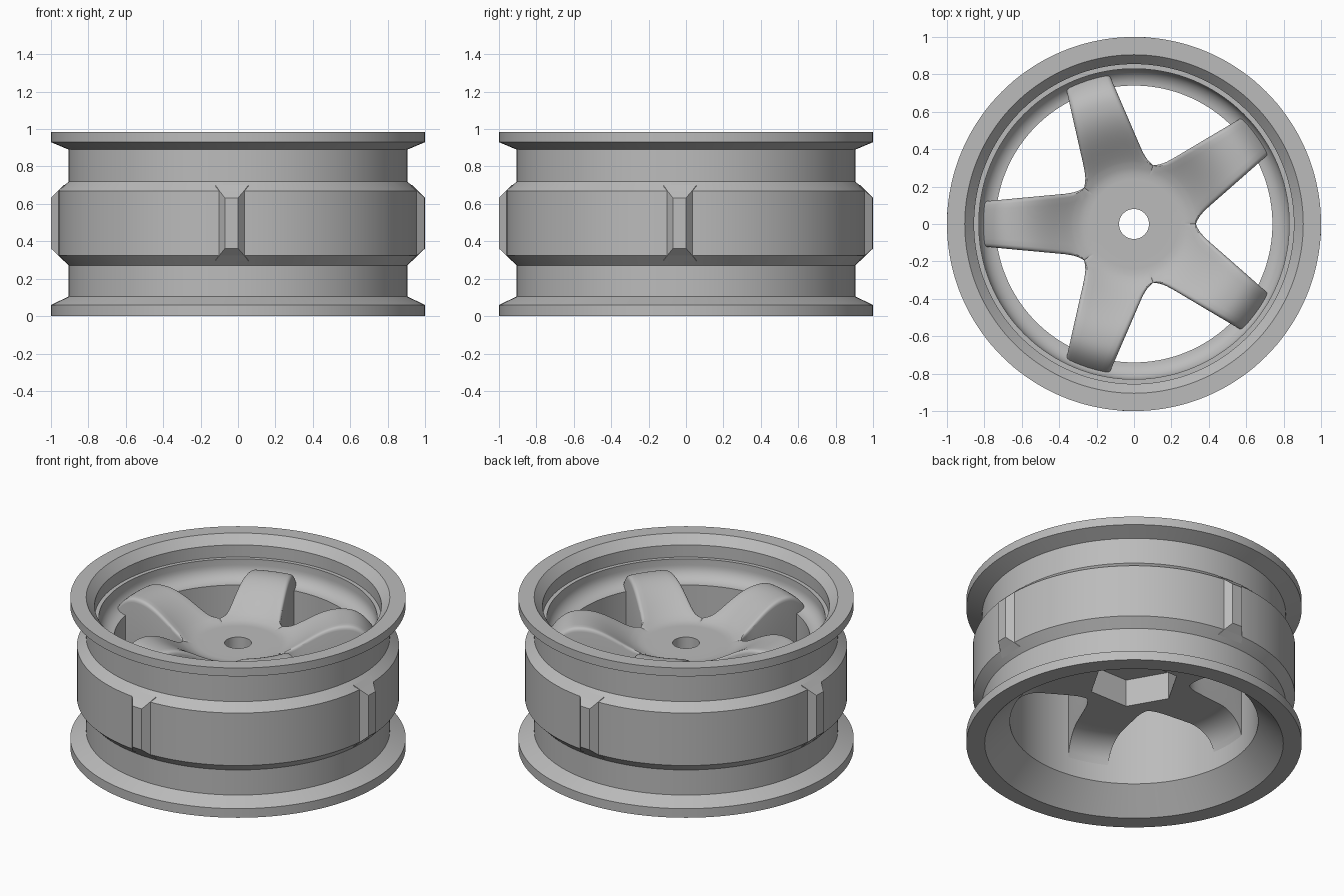
import bpy, bmesh, math
from mathutils import Matrix, Vector

cube = bpy.data.objects.get("Cube")
if cube:
    bpy.data.objects.remove(cube)

grey = bpy.data.materials.new("wheel_grey")
grey.use_nodes = True
grey.diffuse_color = (0.5, 0.5, 0.5, 1)
grey.node_tree.nodes["Principled BSDF"].inputs["Base Color"].default_value = (0.5, 0.5, 0.5, 1)


def add_object(name, bm):
    bmesh.ops.remove_doubles(bm, verts=bm.verts, dist=1e-5)
    bmesh.ops.recalc_face_normals(bm, faces=bm.faces)
    mesh = bpy.data.meshes.new(name)
    bm.to_mesh(mesh)
    bm.free()
    mesh.materials.append(grey)
    obj = bpy.data.objects.new(name, mesh)
    bpy.context.collection.objects.link(obj)
    return obj


def select(obj):
    bpy.ops.object.select_all(action='DESELECT')
    obj.select_set(True)
    bpy.context.view_layer.objects.active = obj


def smooth(obj):
    select(obj)
    bpy.ops.object.shade_smooth_by_angle(angle=math.radians(30))


def lathe(name, profile, steps=144):
    bm = bmesh.new()
    vs = [bm.verts.new((r, 0, z)) for r, z in profile]
    es = [bm.edges.new((vs[i], vs[(i + 1) % len(vs)])) for i in range(len(vs))]
    bmesh.ops.spin(bm, geom=vs + es, cent=(0, 0, 0), axis=(0, 0, 1),
                   angle=math.tau, steps=steps, use_duplicate=False)
    return add_object(name, bm)


# Rim: closed section with outer lips, raised middle band and inner bead seat
outer = [(0.89, 0), (1, 0), (1, 0.06), (0.905, 0.105), (0.905, 0.27), (0.96, 0.325),
         (0.96, 0.67), (0.905, 0.72), (0.905, 0.89), (1, 0.93), (1, 0.985)]
inner = [(0.905, 0.985), (0.855, 0.93), (0.855, 0.85), (0.83, 0.85)]
cove = [(0.74 + 0.09 * math.cos(a), 0.81 - 0.09 * math.sin(a))
        for a in [math.pi / 2 * i / 8 for i in range(9)]]
smooth(lathe("rim", outer + inner + cove + [(0.74, 0.15)]))

# Four tapered ridges on the middle band
for k in range(4):
    bm = bmesh.new()
    rings = []
    for r, hw, low, high in [(0.93, 0.088, 0.295, 0.70), (0.96, 0.066, 0.325, 0.67),
                             (1.0, 0.035, 0.362, 0.632)]:
        rings.append([bm.verts.new((r, y, z)) for y, z in
                      [(-hw, low), (hw, low), (hw, high), (-hw, high)]])
    for a, b in zip(rings, rings[1:]):
        for i in range(4):
            j = (i + 1) % 4
            bm.faces.new((a[i], a[j], b[j], b[i]))
    bm.faces.new(rings[0])
    bm.faces.new(rings[-1])
    bmesh.ops.rotate(bm, verts=bm.verts, matrix=Matrix.Rotation(math.radians(90 * k - 2), 3, 'Z'))
    add_object(f"band_ridge_{k + 1}", bm)

# Spokes and hub: one fifth as a polar grid, repeated around the axis
SPOKES, VALLEY, TIP = 5, 0.33, 0.815
ROUND = 0.025


def half_width(r):
    if r <= VALLEY:
        return r * math.sin(math.pi / SPOKES)
    fillet = 0.026 * math.exp(-(r - VALLEY) / 0.02)
    return 0.168 - 0.098 * (r - VALLEY) + fillet


def top_z(r):
    if r < 0.26:
        return 0.685
    if r < 0.64:
        x = ((r - 0.26) / 0.38) ** 0.85
        return 0.685 + 0.165 * math.sin(x * math.pi / 2) ** 2
    return 0.85 - 0.115 * ((r - 0.64) / 0.175) ** 2.5


def bottom_z(r):
    x = min(max((r - 0.56) / 0.18, 0), 1)
    return 0.41 - 0.16 * (1 - math.sqrt(1 - x * x))


hub_rows = [0.08, 0.14, 0.2, 0.24, 0.27, 0.3, VALLEY]
fillet_rows = [0.334, 0.34, 0.348, 0.36, 0.375]
spoke_rows = [0.4 + (TIP - 0.4) * i / 24 for i in range(25)]
rows = hub_rows + fillet_rows + spoke_rows
edge = [0, 0.003, 0.008, 0.015, ROUND]


def columns(w):
    # distances across the spoke, tight along the rounded edges
    ds = [w - d * min(1, w / 0.15) for d in edge]
    mid = [ds[-1] * (1 - i / 4) for i in range(1, 5)]
    half = ds + mid
    return half + [-v for v in reversed(half[:-1])]


bm = bmesh.new()
top, bottom = [], []
for r in rows:
    w = half_width(r)
    angle = math.asin(w / r)
    strength = min(max((r - 0.3) / 0.06, 0), 1)
    up, down = [], []
    for lat in columns(w):
        a = angle * lat / w
        inset = min(w - abs(lat), ROUND)
        drop = strength * (ROUND - math.sqrt(max(ROUND ** 2 - (ROUND - inset) ** 2, 0)))
        x, y = r * math.cos(a), r * math.sin(a)
        up.append(bm.verts.new((x, y, top_z(r) - drop)))
        down.append(bm.verts.new((x, y, bottom_z(r))))
    top.append(up)
    bottom.append(down)
last = len(top[0]) - 1
for i in range(len(rows) - 1):
    for grid in (top, bottom):
        for j in range(last):
            bm.faces.new((grid[i][j], grid[i + 1][j], grid[i + 1][j + 1], grid[i][j + 1]))
    if rows[i] >= VALLEY:
        for j in (0, last):
            bm.faces.new((top[i][j], top[i + 1][j], bottom[i + 1][j], bottom[i][j]))
for i in (0, len(rows) - 1):
    for j in range(last):
        bm.faces.new((top[i][j], top[i][j + 1], bottom[i][j + 1], bottom[i][j]))

sector = bm.verts[:] + bm.edges[:] + bm.faces[:]
bmesh.ops.rotate(bm, verts=bm.verts, matrix=Matrix.Rotation(math.pi / SPOKES, 3, 'Z'))
for k in range(1, SPOKES):
    copy = bmesh.ops.duplicate(bm, geom=sector)["geom"]
    bmesh.ops.rotate(bm, verts=[g for g in copy if isinstance(g, bmesh.types.BMVert)],
                     matrix=Matrix.Rotation(math.tau * k / SPOKES, 3, 'Z'))
spokes = add_object("hub_and_spokes", bm)

# Hexagonal drive recess under the hub
bm = bmesh.new()
bmesh.ops.create_cone(bm, cap_ends=True, segments=6, radius1=0.27, radius2=0.27, depth=0.4)
corner = max(bm.verts, key=lambda v: v.co.x).co
bmesh.ops.rotate(bm, verts=bm.verts,
                 matrix=Matrix.Rotation(-math.atan2(corner.y, corner.x), 3, 'Z'))
bmesh.ops.translate(bm, verts=bm.verts, vec=Vector((0, 0, 0.39)))
cutter = add_object("hex_cutter", bm)
cutter.hide_render = True
select(spokes)
cut = spokes.modifiers.new("hex_recess", 'BOOLEAN')
cut.operation = 'DIFFERENCE'
cut.solver = 'EXACT'
cut.object = cutter
bpy.ops.object.modifier_apply(modifier=cut.name)
bpy.data.objects.remove(cutter)
smooth(spokes)
